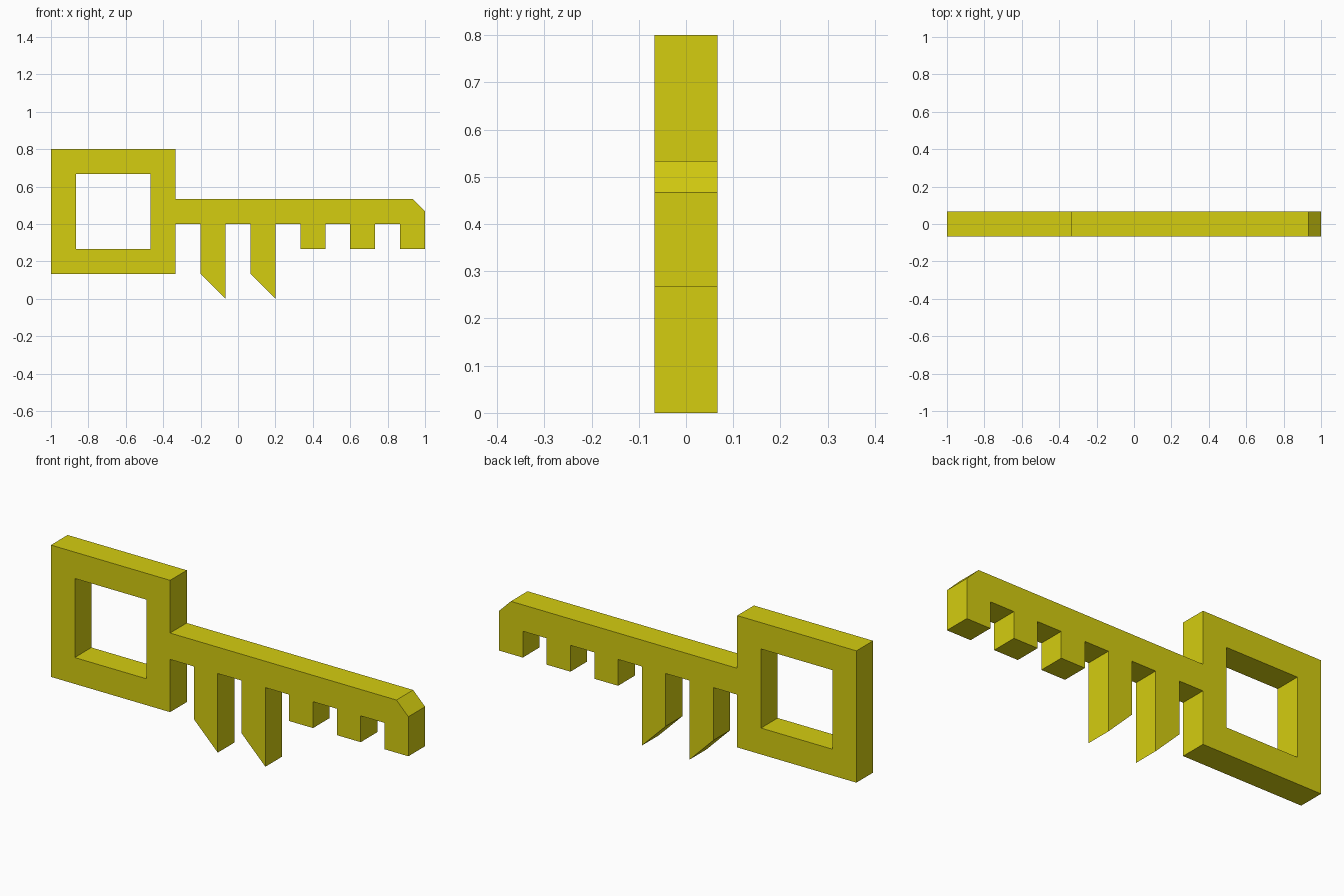
import bpy
import bmesh
from mathutils import Vector

if "Cube" in bpy.data.objects:
    bpy.data.objects.remove(bpy.data.objects["Cube"])

U = 1 / 15            # the key is drawn on a 30-unit-long grid
HALF = 1 * U          # half thickness


def tooth(x0, x1, z0, z1, root=6):
    """Tooth outline hanging below the shaft, left to right."""
    return [(x0, root), (x0, z0), (x1, z1), (x1, root)]


# Square bow, running round to the underside of the shaft
outline = [(-5, 8), (-5, 12), (-15, 12), (-15, 2), (-5, 2), (-5, 6)]
# Two long slanted teeth, then short square ones
for x in (-3, 1):
    outline += tooth(x, x + 2, 2, 0)
for x in (5, 9):
    outline += tooth(x, x + 2, 4, 4)
# Last tooth merges into the chamfered tip
outline += tooth(13, 15, 4, 4)[:3] + [(15, 7), (14, 8)]
# Window in the bow
window = [(-13, 4), (-7, 4), (-7, 10), (-13, 10)]

bm = bmesh.new()
edges = []
for loop in (outline, window):
    verts = [bm.verts.new((x * U, -HALF, z * U)) for x, z in loop]
    edges += [bm.edges.new((a, b)) for a, b in zip(verts, verts[1:] + verts[:1])]

# Fill the profile around the window and give it thickness
bmesh.ops.triangle_fill(bm, edges=edges, use_beauty=True, normal=Vector((0, -1, 0)))
extruded = bmesh.ops.extrude_face_region(bm, geom=bm.faces[:], use_keep_orig=True)
bmesh.ops.translate(bm, vec=(0, 2 * HALF, 0),
                    verts=[g for g in extruded["geom"] if isinstance(g, bmesh.types.BMVert)])
bmesh.ops.recalc_face_normals(bm, faces=bm.faces[:])

mesh = bpy.data.meshes.new("key")
bm.to_mesh(mesh)
bm.free()
key = bpy.data.objects.new("key", mesh)
bpy.context.collection.objects.link(key)

# Yellow finish
mat = bpy.data.materials.new("yellow")
mat.diffuse_color = (0.66, 0.61, 0.005, 1)
mat.use_nodes = True
mat.node_tree.nodes["Principled BSDF"].inputs["Base Color"].default_value = mat.diffuse_color
mesh.materials.append(mat)
